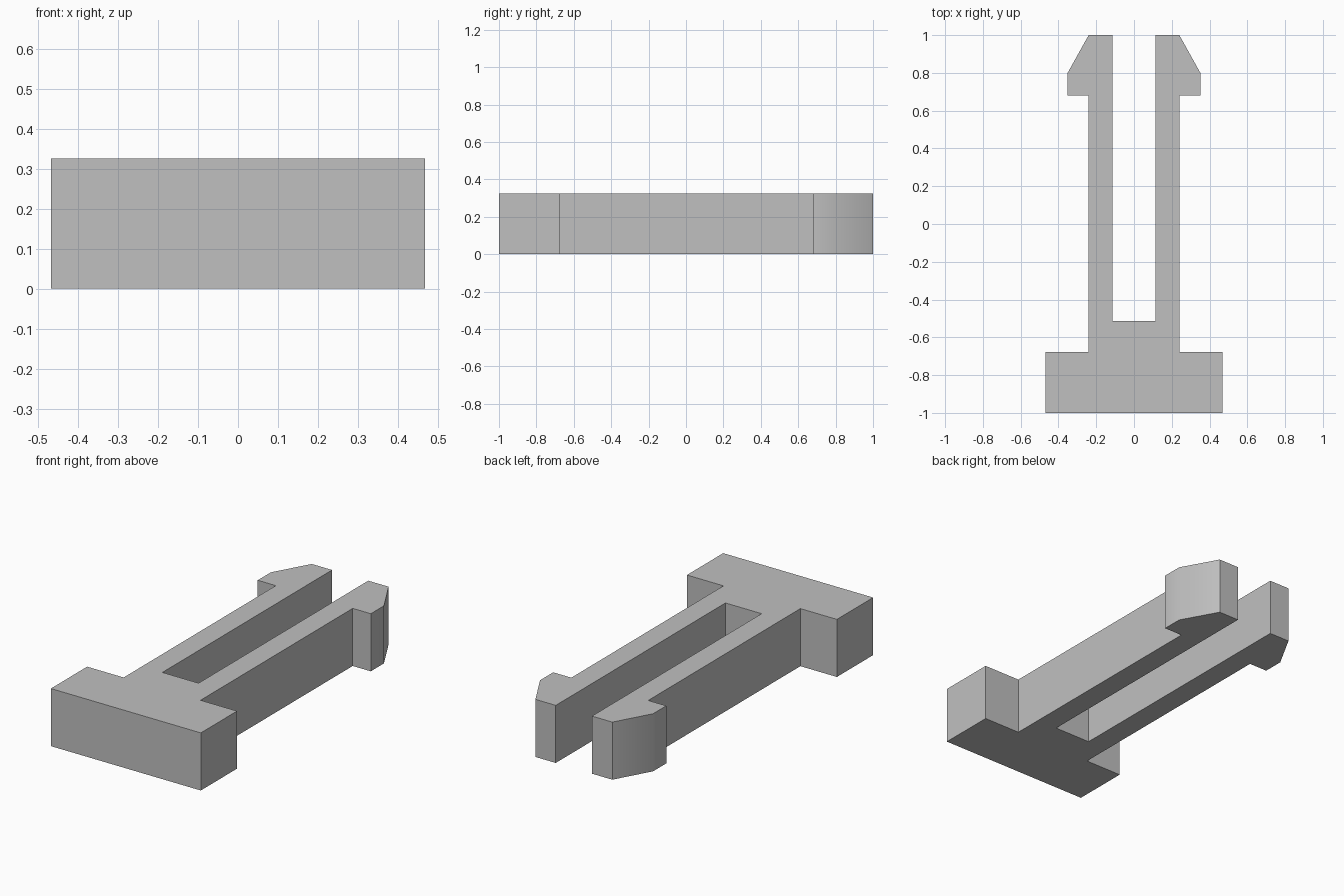
import bpy
import bmesh
import math

HEIGHT = 0.325

cube = bpy.data.objects.get("Cube")
if cube:
    bpy.data.objects.remove(cube, do_unlink=True)

# Plain grey material
grey = bpy.data.materials.new("plain_grey")
grey.use_nodes = True
colour = (0.53, 0.53, 0.53, 1)
grey.diffuse_color = colour
grey.node_tree.nodes["Principled BSDF"].inputs["Base Color"].default_value = colour

# Left half outline: base block, outer arm, barbed tip, inner slot
half = [(0.468, -1), (0.468, -0.677), (0.24, -0.677), (0.24, 0.68),
        (0.353, 0.68), (0.353, 0.797), (0.24, 1), (0.113, 1), (0.113, -0.513)]
outline = half + [(-x, y) for x, y in reversed(half)]

# Extrude the mirrored outline into one solid clip
bm = bmesh.new()
base = bm.faces.new([bm.verts.new((x, y, 0)) for x, y in outline])
top = bmesh.ops.extrude_face_region(bm, geom=[base], use_keep_orig=True)
bmesh.ops.translate(bm, vec=(0, 0, HEIGHT),
                    verts=[v for v in top["geom"] if isinstance(v, bmesh.types.BMVert)])
bmesh.ops.recalc_face_normals(bm, faces=bm.faces)
mesh = bpy.data.meshes.new("snap_clip")
bm.to_mesh(mesh)
bm.free()
mesh.materials.append(grey)

clip = bpy.data.objects.new("snap_clip", mesh)
bpy.context.collection.objects.link(clip)

# Soften only the shallow bend on each barb
bpy.ops.object.select_all(action="DESELECT")
clip.select_set(True)
bpy.context.view_layer.objects.active = clip
bpy.ops.object.shade_smooth_by_angle(angle=math.radians(35))
